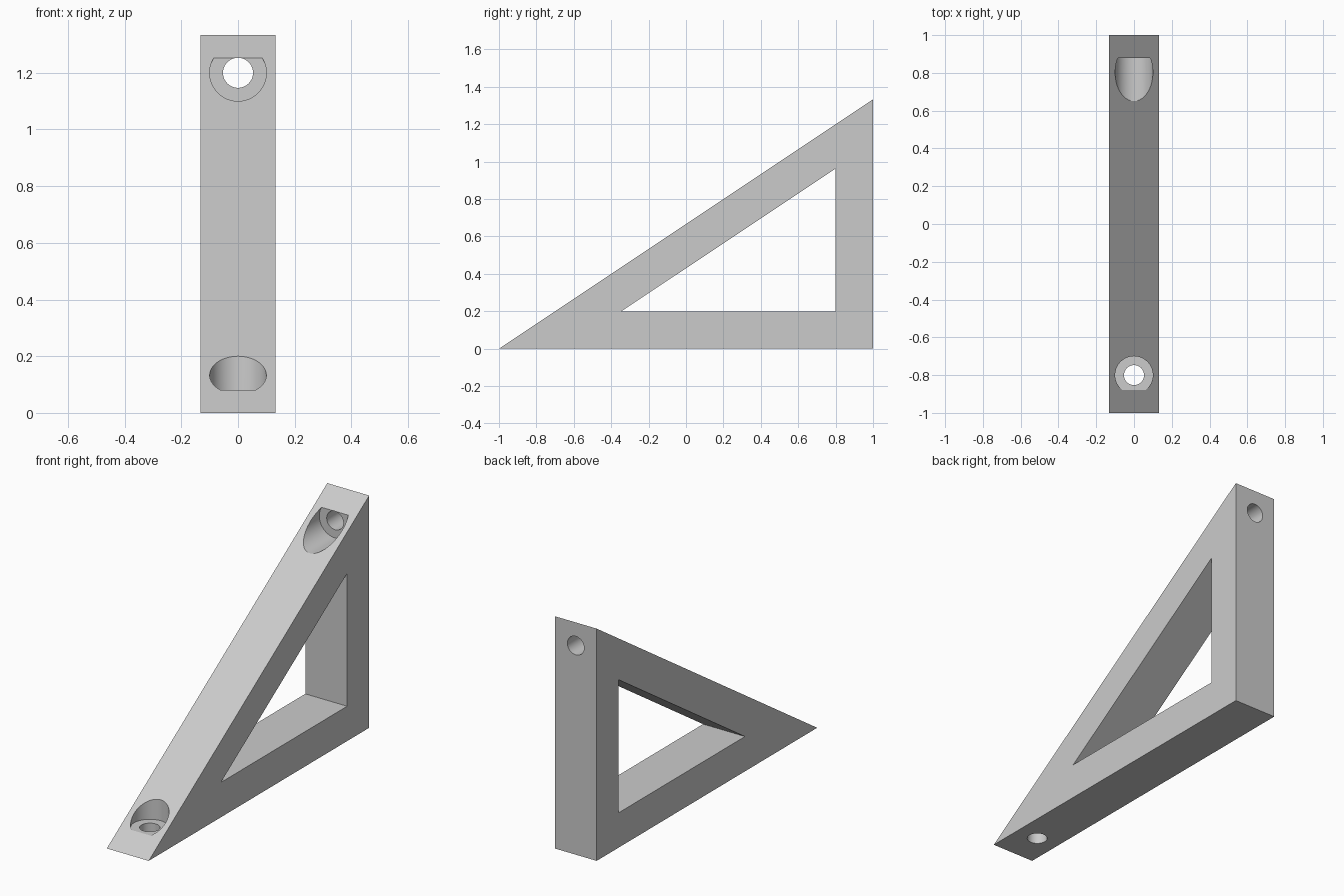
import bpy, bmesh
from math import pi, radians
from mathutils import Matrix

if "Cube" in bpy.data.objects:
    bpy.data.objects.remove(bpy.data.objects["Cube"])

HALF_W = 0.133
HEIGHT = 1.333


def finish(name, bm):
    bmesh.ops.recalc_face_normals(bm, faces=bm.faces)
    mesh = bpy.data.meshes.new(name)
    bm.to_mesh(mesh)
    bm.free()
    obj = bpy.data.objects.new(name, mesh)
    bpy.context.collection.objects.link(obj)
    return obj


def stepped_cutter(name, matrix):
    """Screw hole with a wider counterbore, lathed around local z."""
    profile = [(0, -0.2), (0.053, -0.2), (0.053, 0), (0.1, 0), (0.1, 0.5), (0, 0.5)]
    bm = bmesh.new()
    verts = [bm.verts.new((r, 0, z)) for r, z in profile]
    edges = [bm.edges.new(pair) for pair in zip(verts, verts[1:])]
    bmesh.ops.spin(bm, geom=verts + edges, axis=(0, 0, 1), cent=(0, 0, 0),
                   angle=2 * pi, steps=64)
    bmesh.ops.remove_doubles(bm, verts=bm.verts, dist=1e-5)
    bm.transform(matrix)
    obj = finish(name, bm)
    obj.hide_render = True
    return obj


# Triangular frame: a ring between two triangles, extruded across x
outer = [(-1, 0), (1, 0), (1, HEIGHT)]
inner = [(-0.345, 0.2), (0.8, 0.2), (0.8, 0.963)]
bm = bmesh.new()
a, b = [[bm.verts.new((-HALF_W, y, z)) for y, z in ring] for ring in (outer, inner)]
for i in range(3):
    j = (i + 1) % 3
    bm.faces.new((a[i], a[j], b[j], b[i]))
ext = bmesh.ops.extrude_face_region(bm, geom=bm.faces[:])
moved = [g for g in ext["geom"] if isinstance(g, bmesh.types.BMVert)]
bmesh.ops.translate(bm, verts=moved, vec=(2 * HALF_W, 0, 0))
bracket = finish("triangular_bracket", bm)

# Counterbored screw holes: one down through the base, one back through the upright
cutters = [
    stepped_cutter("base_hole_cutter", Matrix.Translation((0, -0.8, 0.08))),
    stepped_cutter("upright_hole_cutter",
                   Matrix.Translation((0, 0.88, 1.2)) @ Matrix.Rotation(pi / 2, 4, 'X')),
]
bpy.context.view_layer.objects.active = bracket
bracket.select_set(True)
for cutter in cutters:
    mod = bracket.modifiers.new(cutter.name, 'BOOLEAN')
    mod.operation = 'DIFFERENCE'
    mod.solver = 'EXACT'
    mod.object = cutter
    bpy.ops.object.modifier_apply(modifier=mod.name)
    bpy.data.objects.remove(cutter)

# Smooth bores, crisp edges
bpy.ops.object.shade_smooth_by_angle(angle=radians(30))
